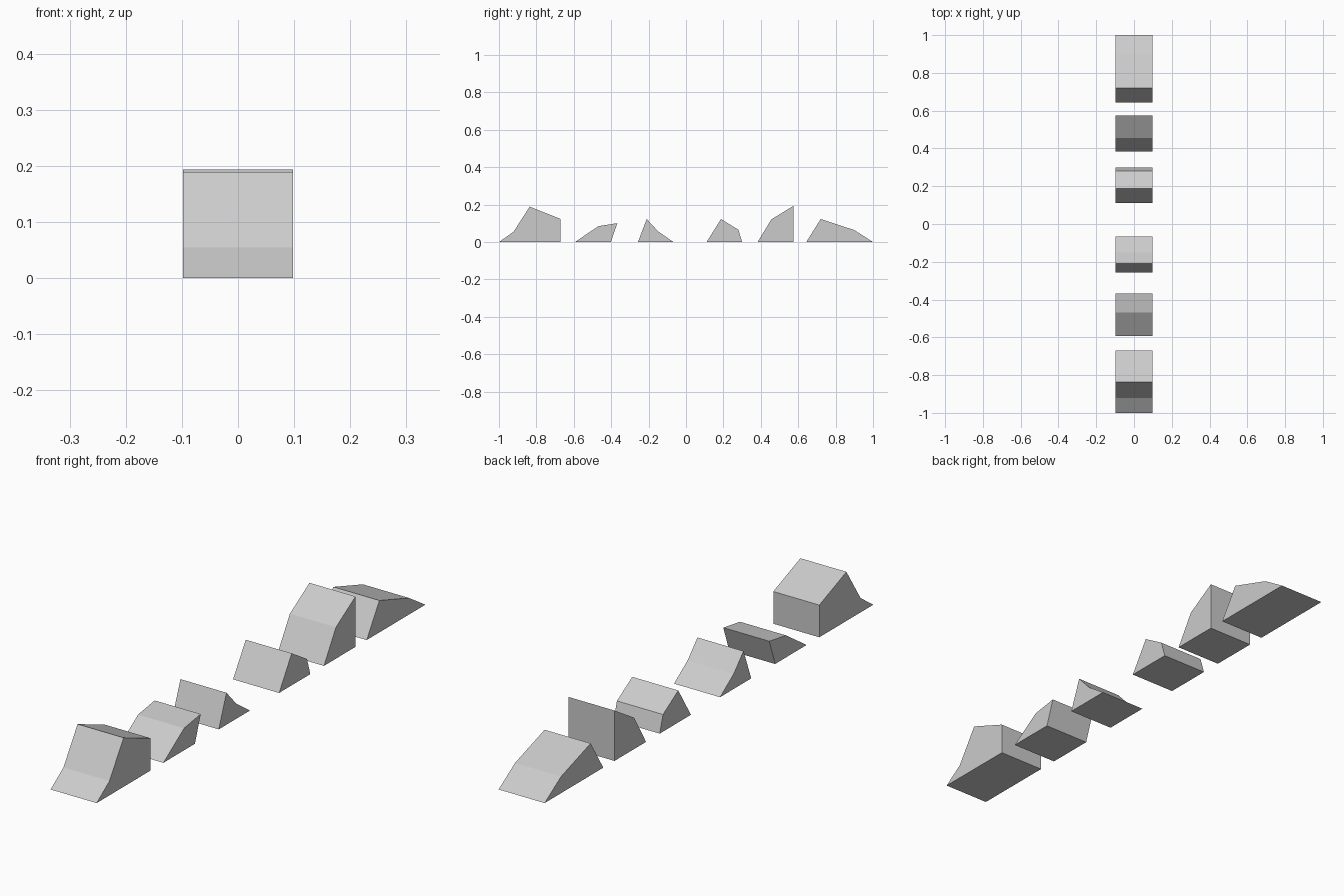
import bpy, bmesh

if "Cube" in bpy.data.objects:
    bpy.data.objects.remove(bpy.data.objects["Cube"])

HALF_WIDTH = 0.098

# Side profiles (y, z) of the six climbing-hold style wedges, front to back
PROFILES = {
    "tall_peak_block": [(-1, 0), (-0.922, 0.055), (-0.836, 0.189), (-0.671, 0.124), (-0.671, 0)],
    "overhang_block": [(-0.594, 0), (-0.468, 0.085), (-0.367, 0.101), (-0.402, 0)],
    "small_hollow_wedge": [(-0.257, 0), (-0.21, 0.123), (-0.15, 0.058), (-0.067, 0)],
    "small_ridge_block": [(0.11, 0), (0.187, 0.123), (0.28, 0.066), (0.3, 0)],
    "upright_back_block": [(0.383, 0), (0.456, 0.121), (0.575, 0.194), (0.575, 0)],
    "long_slope_block": [(0.643, 0), (0.72, 0.123), (0.9, 0.064), (1, 0)],
}


def extrude_profile(name, profile):
    """Extrude a side profile across the full width into a closed block."""
    bm = bmesh.new()
    face = bm.faces.new([bm.verts.new((-HALF_WIDTH, y, z)) for y, z in profile])
    ext = bmesh.ops.extrude_face_region(bm, geom=[face], use_keep_orig=True)
    verts = [g for g in ext["geom"] if isinstance(g, bmesh.types.BMVert)]
    bmesh.ops.translate(bm, verts=verts, vec=(2 * HALF_WIDTH, 0, 0))
    bmesh.ops.recalc_face_normals(bm, faces=bm.faces[:])
    mesh = bpy.data.meshes.new(name)
    bm.to_mesh(mesh)
    bm.free()
    obj = bpy.data.objects.new(name, mesh)
    bpy.context.collection.objects.link(obj)
    return obj


for part_name, points in PROFILES.items():
    extrude_profile(part_name, points)
